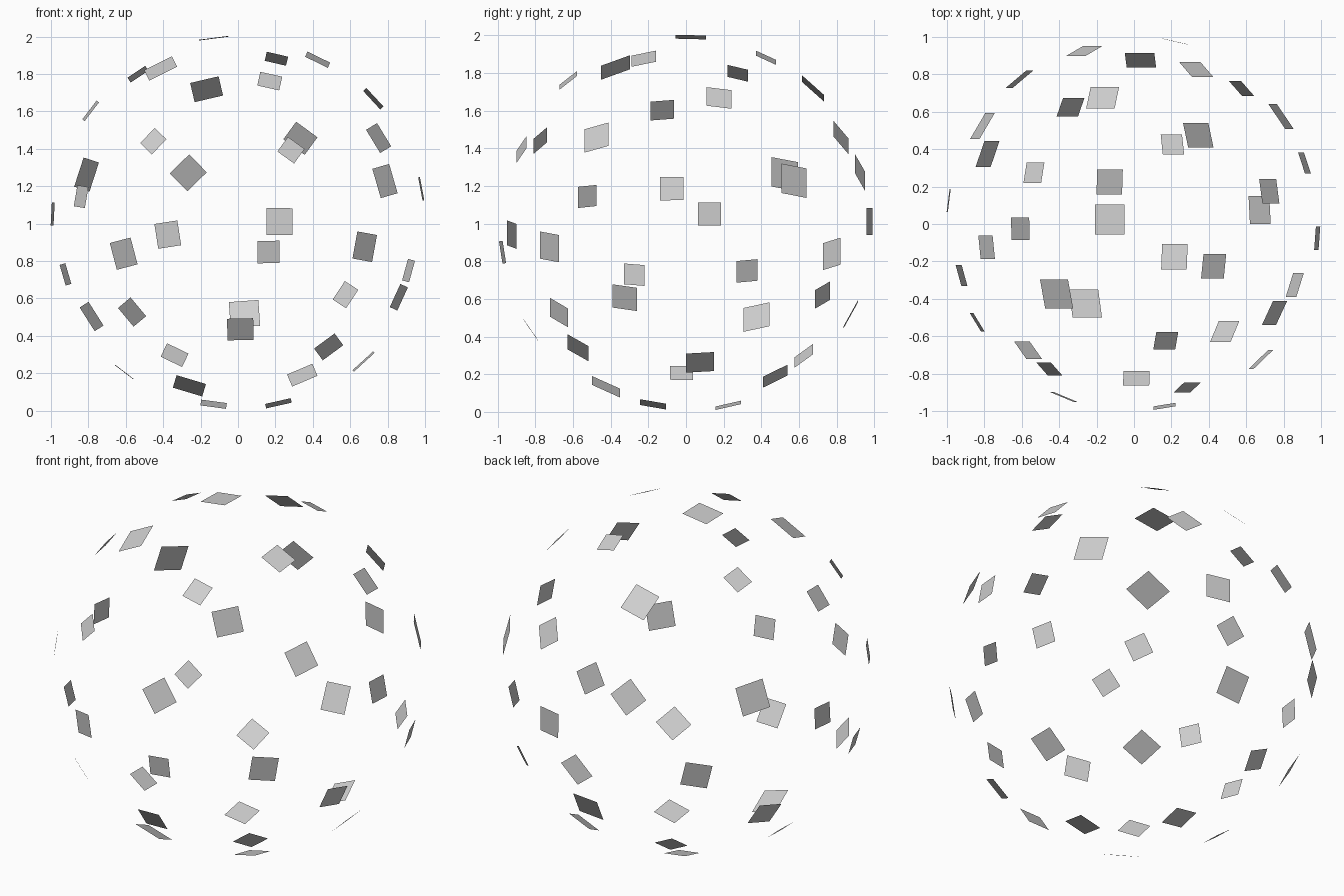
import bpy
import math
from mathutils import Vector

if "Cube" in bpy.data.objects:
    bpy.data.objects.remove(bpy.data.objects["Cube"])

# One flat grey for every plate
grey = bpy.data.materials.new("light_grey")
grey.diffuse_color = (0.62, 0.62, 0.62, 1.0)
grey.use_nodes = True
grey.node_tree.nodes["Principled BSDF"].inputs["Base Color"].default_value = grey.diffuse_color

COUNT = 40
GOLDEN = 180.0 * (3.0 - math.sqrt(5.0))   # golden angle in degrees
CENTRE = Vector((0, 0, 1))

# Small irregularity of each plate: angle offset in degrees, from back to front
WOBBLE = [2.8, -3.1, -0.9, 1.3, 4.7, -1.0, -1.9, 1.7, -3.9, 4.5,
          -2.1, 4.3, 2.3, -3.0, -1.3, -0.3, 2.6, -0.6, -2.8, 4.8,
          2.4, 3.1, -2.6, 0.0, 3.9, -1.3, 0.2, 3.8, 3.1, 3.6,
          5.0, 3.6, -2.8, 2.1, -5.6, 3.0, 1.0, 6.4, 3.6, -5.9]

# Side length of each square plate
SIZE = [.143, .145, .158, .141, .148, .118, .156, .127, .163, .164,
        .147, .117, .150, .119, .114, .138, .134, .123, .150, .160,
        .122, .126, .126, .140, .135, .115, .136, .167, .164, .145,
        .114, .136, .120, .130, .147, .112, .140, .110, .134, .120]


def add_plate(name, normal, size):
    """Thin square lying tangent to the unit sphere at the given direction."""
    ref = Vector((0, 1, 0)) if abs(normal.y) < 0.95 else Vector((1, 0, 0))
    u = ref.cross(normal).normalized() * size / 2
    v = normal.cross(u)
    c = CENTRE + normal
    mesh = bpy.data.meshes.new(name)
    mesh.from_pydata([c - u - v, c + u - v, c + u + v, c - u + v], [], [(0, 1, 2, 3)])
    mesh.materials.append(grey)
    bpy.context.collection.objects.link(bpy.data.objects.new(name, mesh))


# Plates spread along a golden spiral that winds around the y axis
for i in range(COUNT):
    y = 1 - (2 * i + 1) / COUNT
    r = math.sqrt(1 - y * y)
    a = math.radians(i * GOLDEN + WOBBLE[i])
    add_plate(f"square_plate_{i + 1:02d}",
              Vector((r * math.cos(a), y, r * math.sin(a))), SIZE[i])
